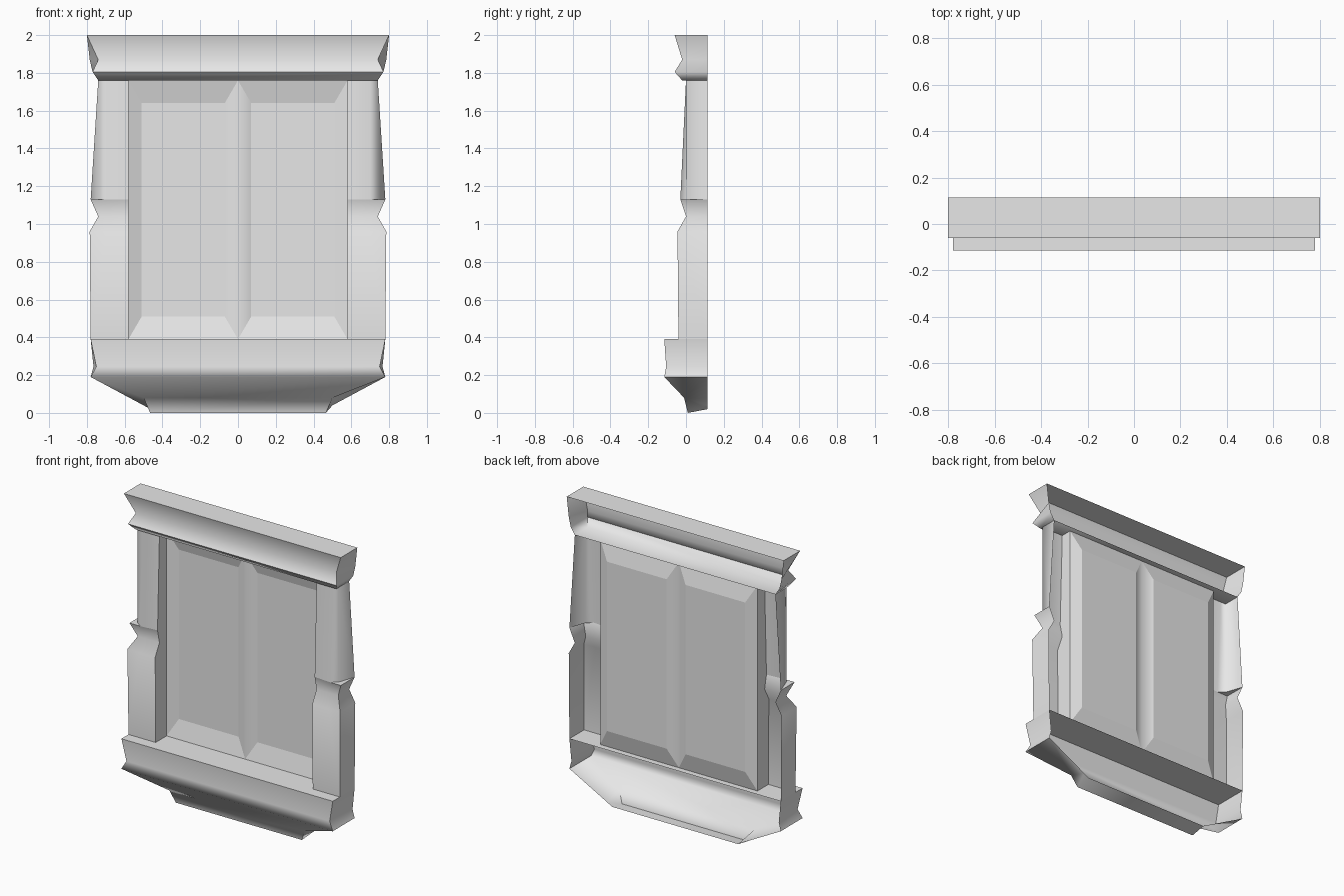
import bpy
import bmesh
import math

cube = bpy.data.objects.get("Cube")
if cube:
    bpy.data.objects.remove(cube, do_unlink=True)

BACK = 0.115      # open rear plane
INNER = 0.58      # half width of the opening
PANEL_Y = 0.075   # depth of the panel frame

stone = bpy.data.materials.new("pale_grey")
stone.diffuse_color = (0.8, 0.8, 0.8, 1)
stone.use_nodes = True
stone.node_tree.nodes["Principled BSDF"].inputs["Base Color"].default_value = (0.8, 0.8, 0.8, 1)


def loft(name, rings, closed=False, caps=(), mirror=False, angle=60):
    """Skin consecutive rings of points; the shell faces the front."""
    bm = bmesh.new()
    rows = [[bm.verts.new(p) for p in ring] for ring in rings]
    count = len(rows[0])
    for a, b in zip(rows, rows[1:]):
        for i in range(count if closed else count - 1):
            j = (i + 1) % count
            bm.faces.new((a[i], a[j], b[j], b[i]))
    for index in caps:
        bm.faces.new(rows[index])
    bmesh.ops.recalc_face_normals(bm, faces=bm.faces)
    if sum(f.normal.y * f.calc_area() for f in bm.faces) > 0:
        bmesh.ops.reverse_faces(bm, faces=bm.faces)
    mesh = bpy.data.meshes.new(name)
    bm.to_mesh(mesh)
    bm.free()
    mesh.materials.append(stone)
    obj = bpy.data.objects.new(name, mesh)
    bpy.context.collection.objects.link(obj)
    if mirror:
        obj.modifiers.new("Mirror", 'MIRROR')
    bpy.ops.object.select_all(action='DESELECT')
    obj.select_set(True)
    bpy.context.view_layer.objects.active = obj
    bpy.ops.object.shade_smooth_by_angle(angle=math.radians(angle))
    return obj


def band(x, y, z, back_x=None, back_z=None):
    """Three-sided outline: rear edge, front corners, rear edge."""
    bx = x if back_x is None else back_x
    bz = z if back_z is None else back_z
    return [(bx, BACK, bz), (x, y, z), (-x, y, z), (-bx, BACK, bz)]


def post(z, y, x, inner_y=None, notch=None, back_x=None):
    """Outline of one pilaster, from the opening round to the rear."""
    iy = y if inner_y is None else inner_y
    corner = notch or (x, y)
    return [(INNER, PANEL_Y, z), (INNER, iy, z), (0.70, y, z),
            (*corner, z), (back_x or x, BACK, z)]


# Moulded cornice with a flat top and soffit
loft("cornice", [
    band(0.80, -0.06, 2.0),
    band(0.74, -0.02, 1.87, back_x=0.785),
    band(0.77, -0.06, 1.805),
    band(0.74, -0.02, 1.76),
], caps=(0, -1))

# Sill and tapering apron, open at the rear
loft("sill_apron", [
    band(0.78, -0.115, 0.39),
    band(0.75, -0.105, 0.245, back_x=0.765),
    band(0.78, -0.115, 0.19),
    band(0.50, -0.01, 0.08, back_x=0.50, back_z=0.04),
    band(0.465, 0.01, 0.0, back_z=0.02),
], caps=(0, -1))

# Upper pilasters with a hollowed outer corner
loft("upper_pilasters", [
    post(1.76, 0.0, 0.74),
    post(1.13, -0.03, 0.78, inner_y=-0.02, notch=(0.74, 0.0)),
], mirror=True)

# Lower pilasters: flared lip, waist and plain shaft
loft("lower_pilasters", [
    post(1.13, -0.03, 0.78, inner_y=-0.02),
    post(1.04, 0.0, 0.74),
    post(0.96, -0.045, 0.785),
    post(0.39, -0.04, 0.78),
], mirror=True)

# Small ledge filling the hollow above the lip
loft("lip_ledges", [
    [(0.70, -0.03, 1.13), (0.78, -0.03, 1.13)],
    [(0.74, 0.0, 1.13), (0.78, BACK, 1.13)],
], mirror=True)


def rectangle(x0, x1, z0, z1, y):
    return [(x0, y, z0), (x1, y, z0), (x1, y, z1), (x0, y, z1)]


# Pair of recessed panels with bevelled borders
loft("recessed_panels", [
    rectangle(0.0, INNER, 0.39, 1.76, PANEL_Y),
    rectangle(0.07, 0.51, 0.51, 1.64, 0.105),
], closed=True, caps=(-1,), mirror=True, angle=10)
